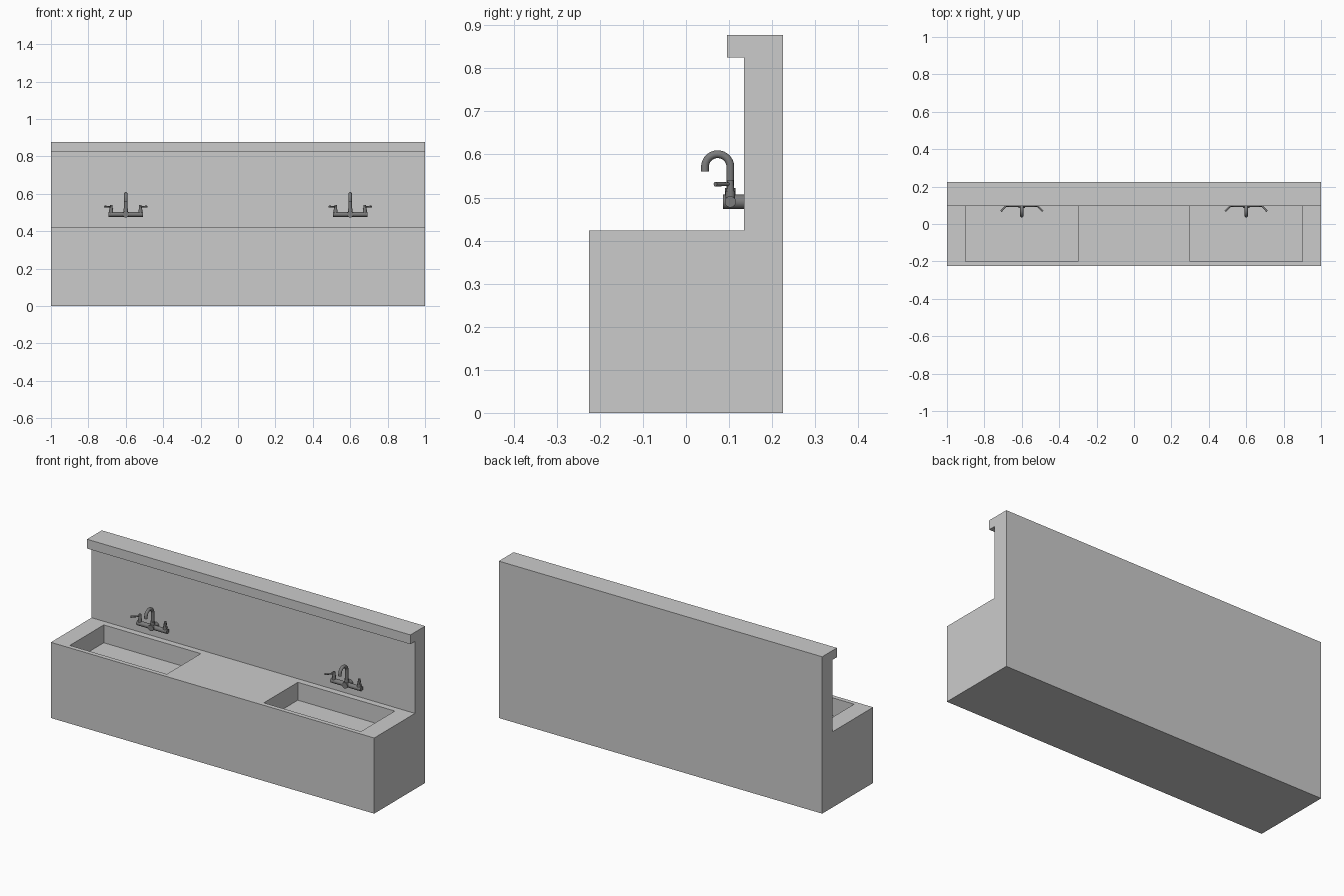
import bpy, bmesh, math
from mathutils import Vector

if "Cube" in bpy.data.objects:
    bpy.data.objects.remove(bpy.data.objects["Cube"])

metal = bpy.data.materials.new("dark_metal")
metal.diffuse_color = (0.2, 0.2, 0.2, 1)
metal.use_nodes = True
metal.node_tree.nodes["Principled BSDF"].inputs["Base Color"].default_value = metal.diffuse_color


def make_object(name, bm, mat=None):
    bmesh.ops.recalc_face_normals(bm, faces=bm.faces)
    mesh = bpy.data.meshes.new(name)
    bm.to_mesh(mesh)
    bm.free()
    obj = bpy.data.objects.new(name, mesh)
    bpy.context.collection.objects.link(obj)
    if mat:
        mesh.materials.append(mat)
    return obj


def smooth(obj):
    bpy.ops.object.select_all(action='DESELECT')
    obj.select_set(True)
    bpy.context.view_layer.objects.active = obj
    bpy.ops.object.shade_smooth_by_angle(angle=math.radians(40))


def rod(name, a, b, r1, r2=None, sides=24):
    a, b = Vector(a), Vector(b)
    bm = bmesh.new()
    bmesh.ops.create_cone(bm, cap_ends=True, segments=sides, radius1=r1,
                          radius2=r1 if r2 is None else r2, depth=(b - a).length)
    rot = (b - a).to_track_quat('Z', 'Y').to_matrix().to_4x4()
    bmesh.ops.transform(bm, matrix=rot, verts=bm.verts)
    bmesh.ops.translate(bm, vec=(a + b) / 2, verts=bm.verts)
    obj = make_object(name, bm, metal)
    smooth(obj)
    return obj


def tube(name, points, radius, sides=16):
    # sweep a circle along a path lying in a plane of constant x
    bm = bmesh.new()
    rings = []
    for i, p in enumerate(points):
        t = (points[min(i + 1, len(points) - 1)] - points[max(i - 1, 0)]).normalized()
        u = Vector((1, 0, 0))
        v = t.cross(u)
        rings.append([bm.verts.new(p + radius * (math.cos(k * math.tau / sides) * u
                                                 + math.sin(k * math.tau / sides) * v))
                      for k in range(sides)])
    for r, s in zip(rings, rings[1:]):
        for k in range(sides):
            j = (k + 1) % sides
            bm.faces.new((r[k], r[j], s[j], s[k]))
    bm.faces.new(rings[0])
    bm.faces.new(rings[-1])
    smooth(make_object(name, bm, metal))


# Counter, splashback and overhanging cap as one extruded profile
profile = [(-0.225, 0), (0.225, 0), (0.225, 0.877), (0.095, 0.877),
           (0.095, 0.825), (0.135, 0.825), (0.135, 0.423), (-0.225, 0.423)]
bm = bmesh.new()
face = bm.faces.new([bm.verts.new((-1, y, z)) for y, z in profile])
ext = bmesh.ops.extrude_face_region(bm, geom=[face])
bmesh.ops.translate(bm, vec=(2, 0, 0),
                    verts=[g for g in ext["geom"] if isinstance(g, bmesh.types.BMVert)])
body = make_object("sink_body", bm)

for side, cx in (("left", -0.6), ("right", 0.6)):
    # Basin recess
    bm = bmesh.new()
    bmesh.ops.create_cube(bm, size=1)
    bmesh.ops.scale(bm, vec=(0.6, 0.3, 0.2), verts=bm.verts)
    bmesh.ops.translate(bm, vec=(cx, -0.05, 0.423), verts=bm.verts)
    cutter = make_object(side + "_basin_cutter", bm)
    cutter.hide_render = True
    cutter.hide_set(True)
    cut = body.modifiers.new(side + "_basin", 'BOOLEAN')
    cut.operation = 'DIFFERENCE'
    cut.solver = 'EXACT'
    cut.object = cutter

    # Tap body and wall mount
    y, z = 0.103, 0.490
    rod(side + "_tap_bar", (cx - 0.093, y, z), (cx + 0.093, y, z), 0.013)
    rod(side + "_tap_wall_mount", (cx, 0.086, z), (cx, 0.137, z), 0.0165)
    rod(side + "_spout_collar", (cx, y, z), (cx, y, 0.522), 0.012)

    # Gooseneck spout
    arc = [Vector((cx, 0.0735 + 0.0295 * math.cos(a), 0.571 + 0.0295 * math.sin(a)))
           for a in [math.pi * i / 16 for i in range(17)]]
    tube(side + "_spout", [Vector((cx, y, 0.51))] + arc + [Vector((cx, 0.044, 0.56))], 0.009)

    # Handles with splayed levers
    for hand, s in (("left", -1), ("right", 1)):
        hx = cx + s * 0.078
        n = f"{side}_tap_{hand}_"
        rod(n + "valve", (hx, y, z), (hx, y, 0.515), 0.011)
        rod(n + "stem", (hx, y, 0.51), (hx, y, 0.541), 0.009, 0.007)
        rod(n + "lever", (hx, y, 0.531), (hx + s * 0.034, y - 0.035, 0.531), 0.004, 0.0055, 12)
